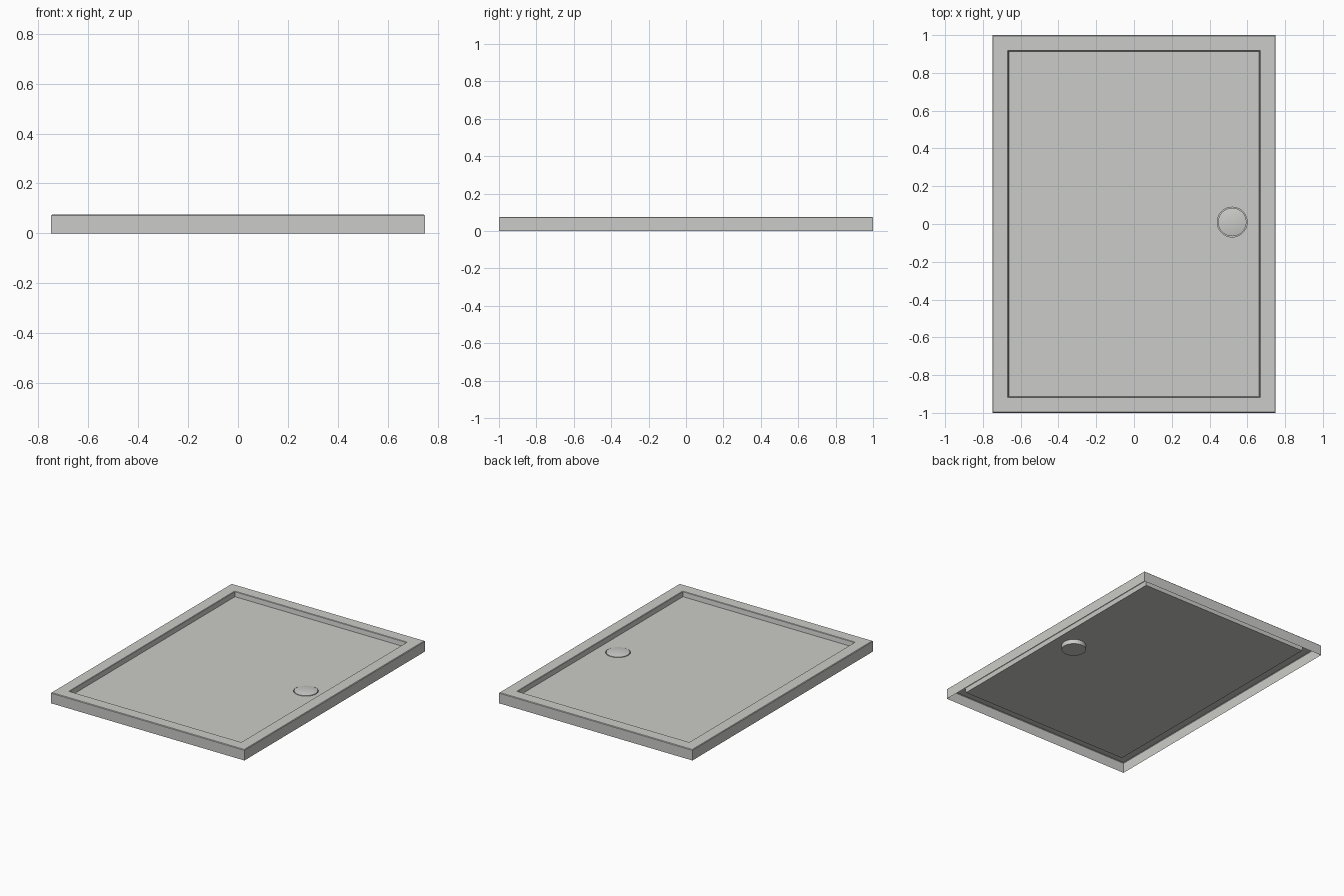
import bpy, bmesh, math

cube = bpy.data.objects.get("Cube")
if cube:
    bpy.data.objects.remove(cube, do_unlink=True)

HALF_X, HALF_Y, HEIGHT = 0.75, 1.0, 0.075
FLOOR_Z = 0.04
DRAIN_X, DRAIN_Y, DRAIN_R = 0.52, 0.01, 0.075
SIDES = 48

grey = bpy.data.materials.new("light_grey")
grey.use_nodes = True
colour = (0.6, 0.6, 0.58, 1)
grey.diffuse_color = colour
grey.node_tree.nodes["Principled BSDF"].inputs["Base Color"].default_value = colour


def rect_ring(bm, inset, z):
    x, y = HALF_X - inset, HALF_Y - inset
    return [bm.verts.new((a * x, b * y, z)) for a, b in ((-1, -1), (1, -1), (1, 1), (-1, 1))]


def round_ring(bm, radius, z):
    angles = [2 * math.pi * i / SIDES for i in range(SIDES)]
    return [bm.verts.new((DRAIN_X + radius * math.cos(a), DRAIN_Y + radius * math.sin(a), z))
            for a in angles]


def loft(bm, rings):
    for low, high in zip(rings, rings[1:]):
        for i in range(len(low)):
            j = (i + 1) % len(low)
            bm.faces.new((low[i], low[j], high[j], high[i]))


def finish(bm, name):
    mesh = bpy.data.meshes.new(name)
    bm.to_mesh(mesh)
    bm.free()
    mesh.materials.append(grey)
    obj = bpy.data.objects.new(name, mesh)
    bpy.context.collection.objects.link(obj)
    bpy.ops.object.select_all(action='DESELECT')
    obj.select_set(True)
    bpy.context.view_layer.objects.active = obj
    bpy.ops.object.shade_smooth_by_angle(angle=math.radians(30))
    return obj


# Tray shell, open underneath: outer wall, rim, recess wall
bm = bmesh.new()
profile = [(0, 0), (0, HEIGHT - 0.004), (0.004, HEIGHT), (0.081, HEIGHT),
           (0.084, HEIGHT - 0.003), (0.088, FLOOR_Z)]
rings = [rect_ring(bm, inset, z) for inset, z in profile]
loft(bm, rings)

# Drain cup sunk below the floor
cup = [round_ring(bm, DRAIN_R + 0.004, FLOOR_Z), round_ring(bm, DRAIN_R + 0.004, 0.008)]
loft(bm, cup)
bm.faces.new(cup[-1])

# Floor around the drain opening
border = []
for ring in (rings[-1], cup[0]):
    border += [bm.edges.get((ring[i], ring[i - 1])) for i in range(len(ring))]
bmesh.ops.triangle_fill(bm, use_beauty=True, edges=border, normal=(0, 0, 1))
bmesh.ops.recalc_face_normals(bm, faces=bm.faces)
top = max(bm.faces, key=lambda f: f.calc_center_median().z)
if top.normal.z < 0:
    bmesh.ops.reverse_faces(bm, faces=bm.faces)
finish(bm, "shower_tray")

# Domed drain cover
bm = bmesh.new()
steps = 5
dome = [round_ring(bm, DRAIN_R, FLOOR_Z - 0.012)]
for k in range(steps):
    t = k / steps
    dome.append(round_ring(bm, DRAIN_R * (1 - t), FLOOR_Z + 0.002 + 0.008 * (1 - (1 - t) ** 2)))
loft(bm, dome)
bm.faces.new(dome[-1])
bm.faces.new(reversed(dome[0]))
finish(bm, "drain_cover")
